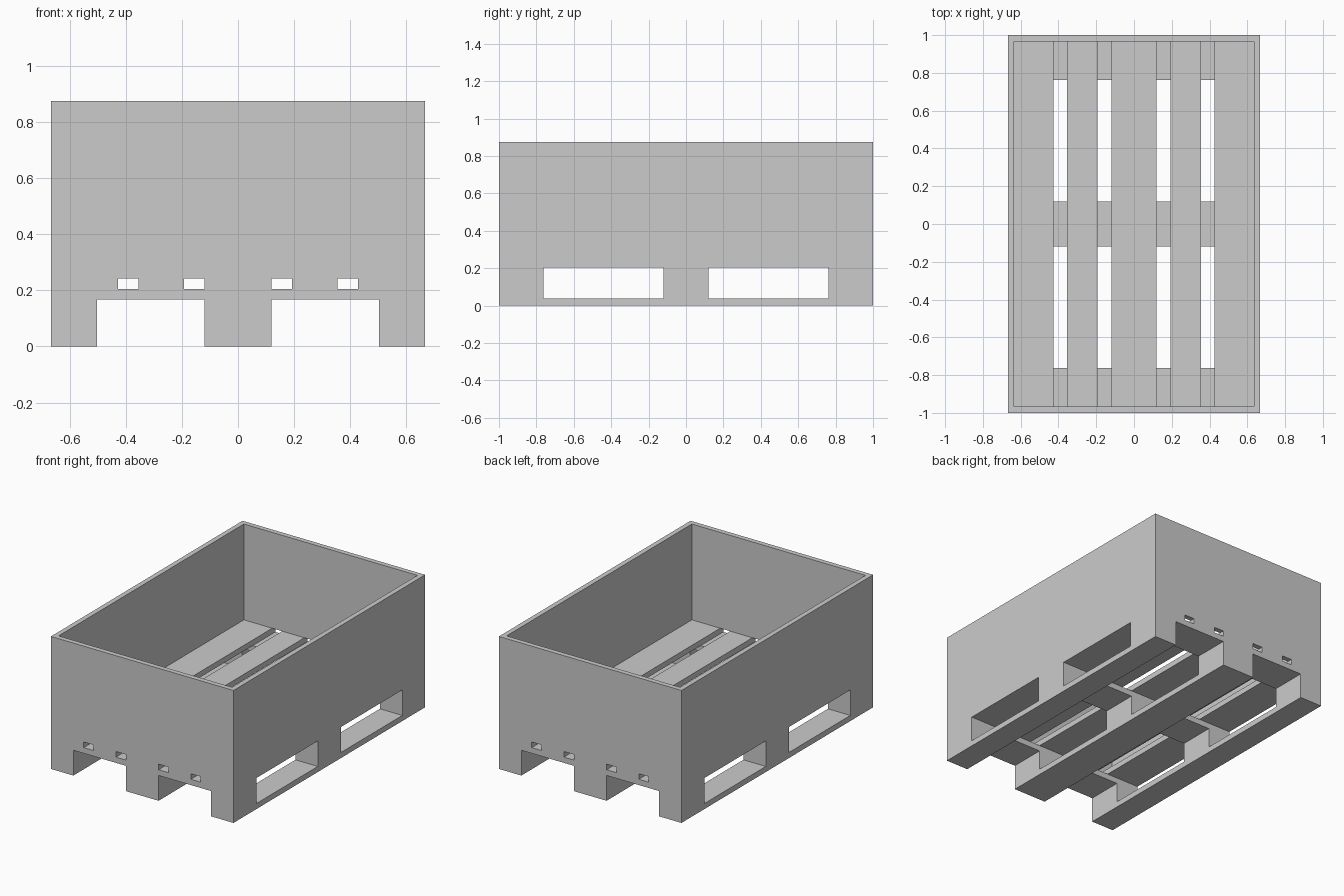
import bpy
import bmesh
from mathutils import Vector

old = bpy.data.objects.get("Cube")
if old:
    bpy.data.objects.remove(old, do_unlink=True)

# Main sizes
HALF_X, HALF_Y, HEIGHT = 0.667, 1.0, 0.875
WALL = 0.033
SKID_TOP, BLOCK_TOP, CROSS_TOP, DECK_TOP = 0.037, 0.167, 0.205, 0.242
OVER = 0.2  # how far cutters run past the outside

grey = bpy.data.materials.new("plain_grey")
grey.use_nodes = True
grey.diffuse_color = (0.6, 0.6, 0.6, 1)
grey.node_tree.nodes["Principled BSDF"].inputs["Base Color"].default_value = (0.6, 0.6, 0.6, 1)


def box(name, low, high):
    """Axis-aligned box between two corners."""
    low, high = Vector(low), Vector(high)
    bm = bmesh.new()
    bmesh.ops.create_cube(bm, size=1)
    for v in bm.verts:
        v.co = (low + high) / 2 + v.co * (high - low)
    mesh = bpy.data.meshes.new(name)
    bm.to_mesh(mesh)
    bm.free()
    mesh.materials.append(grey)
    obj = bpy.data.objects.new(name, mesh)
    bpy.context.collection.objects.link(obj)
    return obj


def cut(target, name, low, high):
    """Subtract a box from the target and discard the cutter."""
    cutter = box(name, low, high)
    cutter.hide_render = True
    mod = target.modifiers.new(name, "BOOLEAN")
    mod.operation = "DIFFERENCE"
    mod.solver = "EXACT"
    mod.object = cutter
    graph = bpy.context.evaluated_depsgraph_get()
    mesh = bpy.data.meshes.new_from_object(target.evaluated_get(graph))
    target.modifiers.clear()
    target.data = mesh
    bpy.data.objects.remove(cutter, do_unlink=True)


# Solid body of the crate with its pallet base
crate = box("pallet_crate", (-HALF_X, -HALF_Y, 0), (HALF_X, HALF_Y, HEIGHT))

# Open storage space
cut(crate, "storage_space",
    (WALL - HALF_X, WALL - HALF_Y, DECK_TOP),
    (HALF_X - WALL, HALF_Y - WALL, HEIGHT + OVER))

end = HALF_Y + OVER
side = HALF_X + OVER

# Lengthwise fork tunnels between the skids
for a, b in ((0.12, 0.503), (-0.503, -0.12)):
    cut(crate, "fork_tunnel", (a, -end, -OVER), (b, end, BLOCK_TOP))

# Crosswise openings between the blocks
for a, b in ((0.12, 0.762), (-0.762, -0.12)):
    cut(crate, "side_opening", (-side, a, SKID_TOP), (side, b, CROSS_TOP))

# Gaps between the deck boards
for a, b in ((0.12, 0.192), (0.355, 0.427)):
    for low, high in ((a, b), (-b, -a)):
        cut(crate, "deck_gap", (low, -end, CROSS_TOP), (high, end, DECK_TOP))

# Merge leftover coplanar faces
bm = bmesh.new()
bm.from_mesh(crate.data)
bmesh.ops.remove_doubles(bm, verts=bm.verts, dist=0.0001)
bmesh.ops.dissolve_limit(bm, angle_limit=0.01, verts=bm.verts, edges=bm.edges)
bm.to_mesh(crate.data)
bm.free()
crate.data.name = "pallet_crate"
